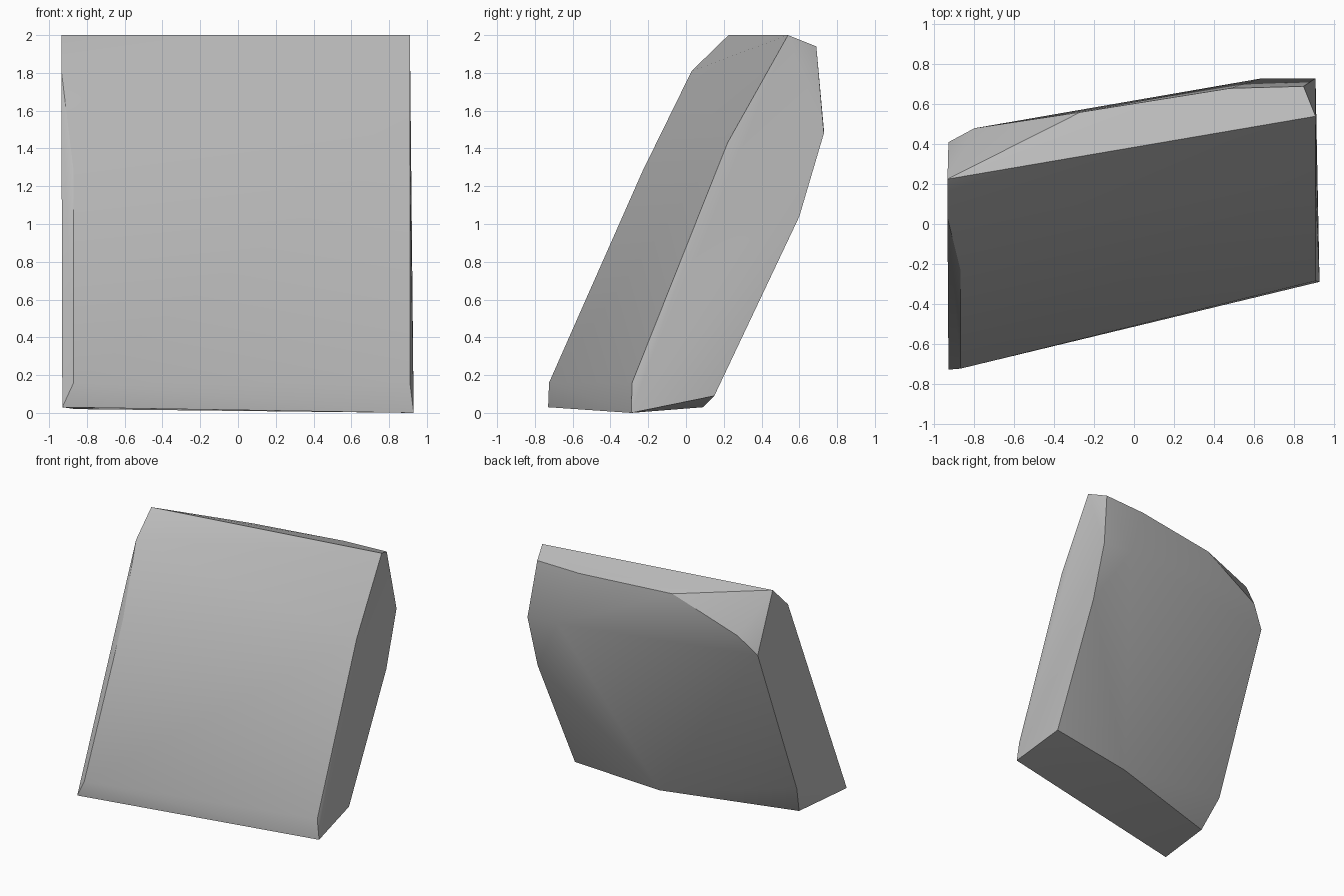
import bpy
import bmesh
from math import radians

cube = bpy.data.objects.get("Cube")
if cube:
    bpy.data.objects.remove(cube, do_unlink=True)

# Edge loops of the leaning stone slab
front_right = [(.93, -.29, 0), (.91, -.285, .16), (.91, .22, 1.43), (.91, .54, 2)]
front_left = [(-.93, -.73, .03), (-.87, -.725, .16), (-.87, -.23, 1.28),
              (-.935, .03, 1.81), (-.935, .225, 2)]
back_right = [(.89, .15, .09), (.91, .6, 1.04), (.91, .73, 1.48), (.85, .69, 1.94)]
back_left = [(-.86, -.22, .02), (-.93, -.09, .27), (-.93, .41, 1.54), (-.8, .48, 1.69)]
back_middle = [(.17, .09, .03), (.64, .73, 1.5), (.48, .68, 1.93), (-.27, .56, 1.92)]

# Faceted block spanning the loops
bm = bmesh.new()
for loop in (front_right, front_left, back_right, back_left, back_middle):
    for point in loop:
        bm.verts.new(point)
hull = bmesh.ops.convex_hull(bm, input=bm.verts)
bmesh.ops.delete(bm, geom=list({v for v in hull["geom_interior"]
                                if isinstance(v, bmesh.types.BMVert)}), context="VERTS")
bmesh.ops.dissolve_limit(bm, angle_limit=radians(1), verts=bm.verts, edges=bm.edges)
bmesh.ops.recalc_face_normals(bm, faces=bm.faces)
mesh = bpy.data.meshes.new("stone_slab")
bm.to_mesh(mesh)
bm.free()

# Plain grey stone
grey = bpy.data.materials.new("stone grey")
grey.use_nodes = True
colour = (.5, .5, .5, 1)
grey.diffuse_color = colour
grey.node_tree.nodes["Principled BSDF"].inputs["Base Color"].default_value = colour
mesh.materials.append(grey)

slab = bpy.data.objects.new("stone_slab", mesh)
bpy.context.collection.objects.link(slab)
bpy.ops.object.select_all(action="DESELECT")
slab.select_set(True)
bpy.context.view_layer.objects.active = slab
bpy.ops.object.shade_smooth_by_angle(angle=radians(30))
